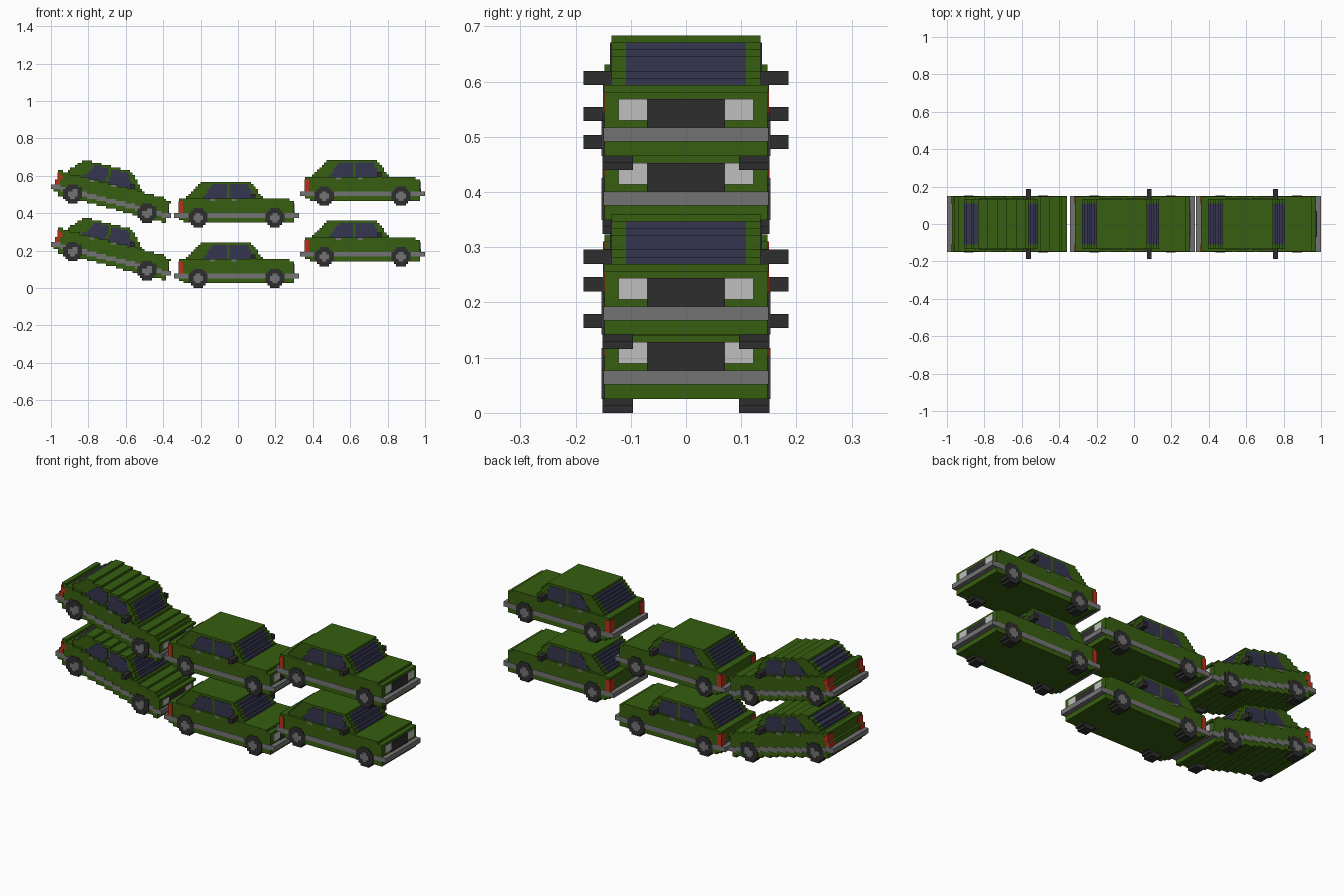
import bpy, bmesh, math

if "Cube" in bpy.data.objects:
    bpy.data.objects.remove(bpy.data.objects["Cube"])

V = 0.01283          # size of one block
CX, CZ = 26, 5       # pivot of a car, in blocks


def material(name, rgb):
    m = bpy.data.materials.new(name)
    m.use_nodes = True
    m.diffuse_color = (*rgb, 1)
    bsdf = m.node_tree.nodes["Principled BSDF"]
    bsdf.inputs["Base Color"].default_value = (*rgb, 1)
    bsdf.inputs["Roughness"].default_value = 0.8
    return m


GREEN = material("green paint", (0.037, 0.112, 0.005))
GREY = material("grey trim", (0.175, 0.175, 0.175))
BLACK = material("black rubber", (0.027, 0.027, 0.027))
GLASS = material("tinted glass", (0.036, 0.036, 0.08))
LAMP = material("lamp white", (0.52, 0.52, 0.52))
RED = material("tail red", (0.50, 0.03, 0.01))


# Side outlines, as tests on block coordinates (x along the car, z up)
def rect(x0, x1, z0, z1):
    return lambda x, z: x0 < x < x1 and z0 < z < z1


def body(x, z):
    top = 11 if x > 48 else 12
    low = 3 if x < 4 else 2
    return 2 < x < 50 and low < z < top


def cabin(x, z):
    rise = 19 - z
    return 12 < z < 19 and 11.3 - 0.95 * rise < x < 31.8 + 0.8 * rise


def screen(x, z):
    rise = 19 - z
    sloped = x < 13.3 - 0.95 * rise or x > 29.8 + 0.8 * rise
    return cabin(x, z) and z < 18 and sloped


def cabin_core(x, z):
    return cabin(x, z) and not screen(x, z)


def rear_side_window(x, z):
    return 12 < z < 18 and 12 + 0.65 * (z - 12) < x < 22


def front_side_window(x, z):
    return 12 < z < 18 and 23 < x < 34 - 0.6 * (z - 12)


def wheel(cx):
    return lambda x, z: math.hypot(x - cx, z - 4) < 4.1


def hub(cx):
    def test(x, z):
        a, b = abs(x - cx), abs(z - 4)
        return max(a, b) < 2 and min(a, b) < 1
    return test


# name, outline, y range (0 start = one centred piece), push along x, material
PARTS = [
    ("body", body, 0, 11.5, 0, GREEN),
    ("cabin", cabin_core, 0, 8.5, 0, GREEN),
    ("cabin_pillars", cabin, 8.5, 10.5, 0, GREEN),
    ("screens", screen, 0, 8.5, 0, GLASS),
    ("rear_side_windows", rear_side_window, 10.4, 10.7, 0, GLASS),
    ("front_side_windows", front_side_window, 10.4, 10.7, 0, GLASS),
    ("bumper_band", rect(0, 52, 4, 6), 0, 11.62, 0, GREY),
    ("front_wheels", wheel(42), 7.5, 11.75, 0, BLACK),
    ("rear_wheels", wheel(10), 7.5, 11.75, 0, BLACK),
    ("front_hubs", hub(42), 11.6, 11.9, 0, GREY),
    ("rear_hubs", hub(10), 11.6, 11.9, 0, GREY),
    ("grille", rect(48, 50, 6, 10), 0, 5.5, 0.25, BLACK),
    ("headlights", rect(48, 50, 7, 10), 5.5, 9.5, 0.25, LAMP),
    ("tail_lights", rect(2, 4, 6, 11), 8.5, 11.7, -0.25, RED),
    ("mirrors", rect(32, 34, 12, 14), 10.5, 14.5, 0, BLACK),
    ("rear_door_handles", rect(15, 17, 11, 12), 11.4, 11.65, 0, GREY),
    ("front_door_handles", rect(24, 26, 11, 12), 11.4, 11.65, 0, GREY),
]


def block_mesh(name, test, y0, y1, push, mat, angle):
    """Fill a grid with the tilted outline and extrude it across the car."""
    c, s = math.cos(angle), math.sin(angle)
    cells = set()
    for i in range(-34, 34):
        for k in range(-20, 26):
            u, w = i + 0.5, k + 0.5
            if test(u * c - w * s + CX, u * s + w * c + CZ):
                cells.add((i, k))
    spans = [(-y1, y1)] if y0 == 0 else [(y0, y1), (-y1, -y0)]
    bm = bmesh.new()
    for a, b in spans:
        verts = {}

        def vert(x, y, z):
            if (x, y, z) not in verts:
                verts[x, y, z] = bm.verts.new(((x + push) * V, y * V, z * V))
            return verts[x, y, z]

        for i, k in cells:
            ring = [(i, k), (i + 1, k), (i + 1, k + 1), (i, k + 1)]
            beside = [(i, k - 1), (i + 1, k), (i, k + 1), (i - 1, k)]
            bm.faces.new([vert(x, a, z) for x, z in ring])
            bm.faces.new([vert(x, b, z) for x, z in reversed(ring)])
            for n in range(4):
                if beside[n] not in cells:
                    (x, z), (p, q) = ring[n], ring[(n + 1) % 4]
                    bm.faces.new([vert(p, a, q), vert(x, a, z),
                                  vert(x, b, z), vert(p, b, q)])
    bmesh.ops.recalc_face_normals(bm, faces=bm.faces[:])
    bmesh.ops.dissolve_limit(bm, angle_limit=0.01, verts=bm.verts[:], edges=bm.edges[:])
    me = bpy.data.meshes.new(name)
    bm.to_mesh(me)
    bm.free()
    me.materials.append(mat)
    return me


# Three columns of two cars: tilted, level and level again
COLUMNS = [
    ("tilted", math.radians(14.5), -0.679, (0.156, 0.464)),
    ("middle", 0, -0.008, (0.064, 0.388)),
    ("forward", 0, 0.6664, (0.180, 0.504)),
]
meshes = {}
for column, angle, x, heights in COLUMNS:
    for level, z in zip(("lower", "upper"), heights):
        for part in PARTS:
            key = (part[0], angle)
            if key not in meshes:
                meshes[key] = block_mesh(*part, angle)
            ob = bpy.data.objects.new(f"{column}_{level}_{part[0]}", meshes[key])
            ob.location = (x, 0, z)
            bpy.context.collection.objects.link(ob)
